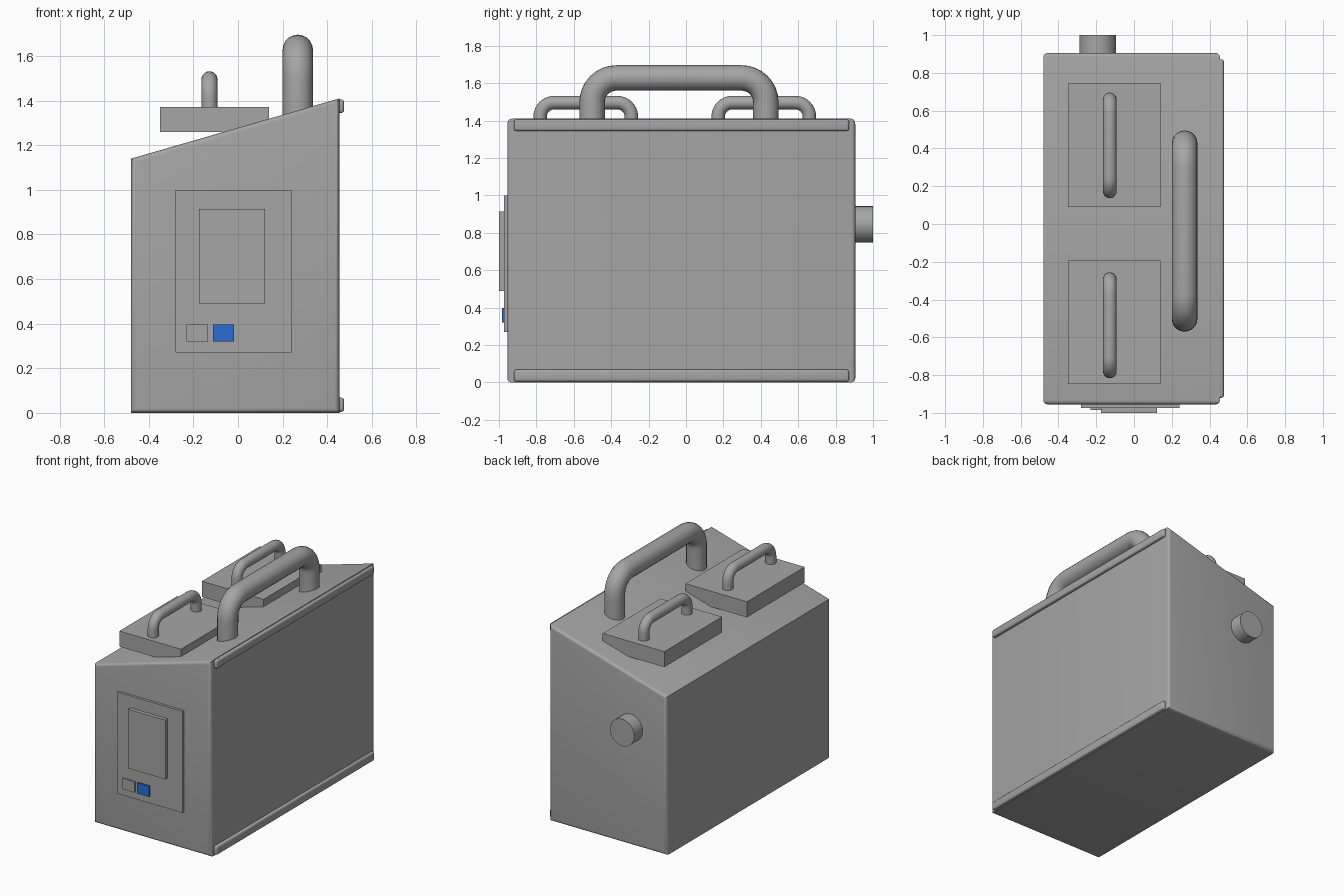
import bpy, bmesh, math
from mathutils import Vector

if "Cube" in bpy.data.objects:
    bpy.data.objects.remove(bpy.data.objects["Cube"])


def material(name, color):
    m = bpy.data.materials.new(name)
    m.diffuse_color = (*color, 1)
    m.use_nodes = True
    m.node_tree.nodes["Principled BSDF"].inputs["Base Color"].default_value = m.diffuse_color
    return m


GREY = material("grey metal", (0.38, 0.38, 0.38))
BLUE = material("blue button", (0.025, 0.15, 0.65))


def finish(name, bm, mat):
    bmesh.ops.recalc_face_normals(bm, faces=bm.faces)
    me = bpy.data.meshes.new(name)
    bm.to_mesh(me)
    bm.free()
    me.materials.append(mat)
    ob = bpy.data.objects.new(name, me)
    bpy.context.collection.objects.link(ob)
    return ob


def smooth(ob, angle=35):
    bpy.ops.object.select_all(action='DESELECT')
    ob.select_set(True)
    bpy.context.view_layer.objects.active = ob
    bpy.ops.object.shade_smooth_by_angle(angle=math.radians(angle))


def box(name, x, y, z, mat=GREY, bevel=0.0):
    bm = bmesh.new()
    bmesh.ops.create_cube(bm, size=1)
    for v in bm.verts:
        v.co = [(r[0] + r[1]) / 2 + c * (r[1] - r[0]) for c, r in zip(v.co, (x, y, z))]
    if bevel:
        bmesh.ops.bevel(bm, geom=bm.edges[:], offset=bevel, segments=3,
                        profile=0.5, affect='EDGES')
    return finish(name, bm, mat)


def handle(name, x, y0, y1, z0, z1, r, turn):
    # round tube along a U path; y0, y1 and z1 are centre line limits
    pts = [(x, y0, z0)]
    for cy, start in ((y0 + turn, 180), (y1 - turn, 90)):
        for i in range(9):
            a = math.radians(start - i * 90 / 8)
            pts.append((x, cy + turn * math.cos(a), z1 - turn + turn * math.sin(a)))
    pts.append((x, y1, z0))
    bm = bmesh.new()
    n, rings = 20, []
    for i, p in enumerate(pts):
        a, b = Vector(pts[max(i - 1, 0)]), Vector(pts[min(i + 1, len(pts) - 1)])
        side = Vector((1, 0, 0))
        up = side.cross((b - a).normalized())
        rings.append([bm.verts.new(Vector(p) + r * (side * math.cos(t) + up * math.sin(t)))
                      for t in (2 * math.pi * k / n for k in range(n))])
    for p, q in zip(rings, rings[1:]):
        for k in range(n):
            bm.faces.new((p[k], p[(k + 1) % n], q[(k + 1) % n], q[k]))
    bm.faces.new(rings[0])
    bm.faces.new(rings[-1])
    smooth(finish(name, bm, GREY), 40)


# slant-topped case, rounded around its two end faces and along the base
bm = bmesh.new()
profile = [(-0.48, 0), (0.455, 0), (0.455, 1.41), (-0.48, 1.14)]
front = [bm.verts.new((x, -0.955, z)) for x, z in profile]
back = [bm.verts.new((x, 0.905, z)) for x, z in profile]
bm.faces.new(front)
bm.faces.new(back)
for i in range(4):
    j = (i + 1) % 4
    bm.faces.new((front[i], front[j], back[j], back[i]))
ends = [e for e in bm.edges if abs(e.verts[0].co.y - e.verts[1].co.y) < 0.01]
bmesh.ops.bevel(bm, geom=ends, offset=0.022, segments=4, profile=0.5, affect='EDGES')
smooth(finish("case", bm, GREY))

# rails along the top and bottom of the side panel
for name, z in (("top_rail", (1.345, 1.405)), ("bottom_rail", (0.005, 0.068))):
    smooth(box(name, (0.44, 0.476), (-0.92, 0.872), z, bevel=0.012))

# two lids with small handles
for tag, y0 in (("front", -0.848), ("back", 0.09)):
    box(tag + "_lid", (-0.35, 0.14), (y0, y0 + 0.656), (1.26, 1.372))
    ya = y0 + (0.068 if tag == "front" else 0.082)
    handle(tag + "_lid_handle", -0.128, ya, ya + 0.488, 1.36, 1.496, 0.036, 0.075)

# large carrying handle
handle("carry_handle", 0.268, -0.502, 0.427, 1.33, 1.628, 0.068, 0.13)

# control panel on the front
box("control_plate", (-0.28, 0.24), (-0.973, -0.95), (0.27, 1.0))
box("screen", (-0.175, 0.122), (-1.0, -0.965), (0.49, 0.915))
box("grey_button", (-0.23, -0.135), (-0.985, -0.965), (0.32, 0.397))
box("blue_button", (-0.112, -0.017), (-0.985, -0.965), (0.32, 0.397), BLUE)

# round outlet on the back
bpy.ops.mesh.primitive_cylinder_add(vertices=40, radius=0.097, depth=0.12,
                                    location=(-0.192, 0.94, 0.845),
                                    rotation=(math.pi / 2, 0, 0))
outlet = bpy.context.object
outlet.name = "back_outlet"
outlet.data.materials.append(GREY)
smooth(outlet)
